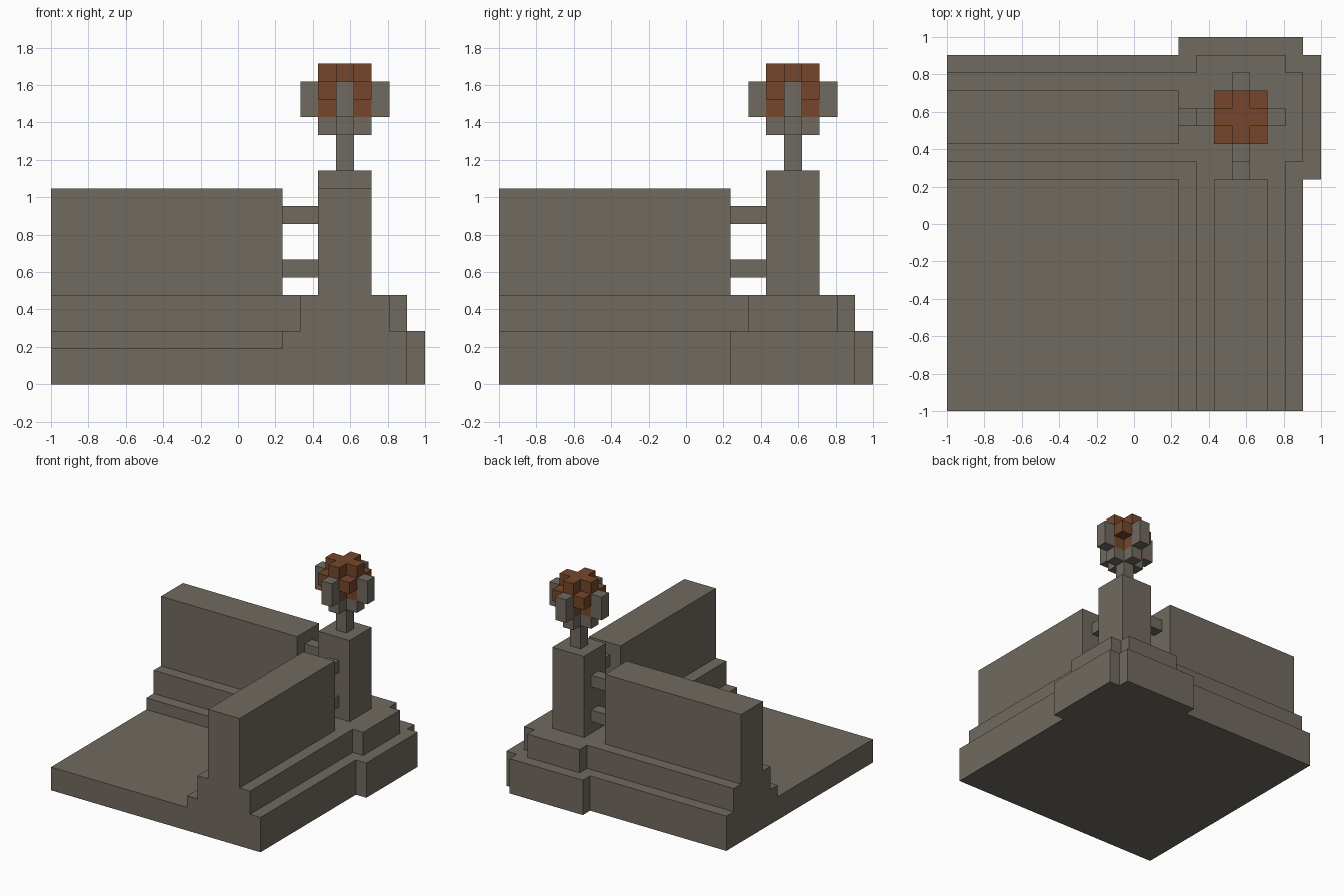
import bpy
import bmesh

if "Cube" in bpy.data.objects:
    bpy.data.objects.remove(bpy.data.objects["Cube"], do_unlink=True)

UNIT = 2 / 21      # one block
MID = 16.5         # post axis, in blocks, on both x and y


def material(name, rgb):
    mat = bpy.data.materials.new(name)
    mat.use_nodes = True
    mat.diffuse_color = (*rgb, 1)
    mat.node_tree.nodes["Principled BSDF"].inputs["Base Color"].default_value = (*rgb, 1)
    return mat


STONE = material("grey_stone", (0.165, 0.145, 0.115))
RUST = material("rust_brown", (0.18, 0.062, 0.025))


def prism(name, outline, z0, z1, mat):
    """Extrude a flat outline, given in blocks, from z0 to z1."""
    bm = bmesh.new()
    face = bm.faces.new([bm.verts.new((x * UNIT - 1, y * UNIT - 1, z0 * UNIT))
                         for x, y in outline])
    top = bmesh.ops.extrude_face_region(bm, geom=[face])["geom"]
    bmesh.ops.translate(bm, vec=(0, 0, (z1 - z0) * UNIT),
                        verts=[v for v in top if isinstance(v, bmesh.types.BMVert)])
    bmesh.ops.recalc_face_normals(bm, faces=bm.faces)
    mesh = bpy.data.meshes.new(name)
    bm.to_mesh(mesh)
    bm.free()
    mesh.materials.append(mat)
    obj = bpy.data.objects.new(name, mesh)
    bpy.context.collection.objects.link(obj)
    return obj


def rect(x0, x1, y0, y1):
    return [(x0, y0), (x1, y0), (x1, y1), (x0, y1)]


def corner_course(a, b):
    """L-shaped course between a and b whose corner steps out by one block."""
    half = [(a, a), (a, 0), (b, 0), (b, a), (b + 1, a), (b + 1, b), (b, b)]
    return half + [(y, x) for x, y in half[-2:0:-1]]


def cross(reach):
    """Plus-shaped outline around the post axis with arms one block wide."""
    r, h = reach, 0.5
    arm = [(r, -h), (r, h), (h, h)]
    points = []
    for _ in range(4):
        points += arm
        arm = [(-y, x) for x, y in arm]
    return [(MID + x, MID + y) for x, y in points]


# Floor and stepped footing
prism("floor", rect(0, 13, 0, 13), 0, 2, STONE)
prism("lower_footing", corner_course(13, 20), 0, 3, STONE)
prism("upper_footing", corner_course(14, 19), 3, 5, STONE)

# Two walls tied to the post by rails
for side, swap in (("back", False), ("left", True)):
    def place(outline):
        return [(y, x) for x, y in outline] if swap else outline
    prism(side + "_wall", place(rect(0, 13, 15, 18)), 5, 11, STONE)
    for level, z in (("lower", 6), ("upper", 9)):
        prism(f"{side}_{level}_rail", place(rect(13, 15, 16, 17)), z, z + 1, STONE)

# Corner post and torch stem
prism("corner_post", rect(15, 18, 15, 18), 5, 12, STONE)
prism("torch_stem", rect(16, 17, 16, 17), 12, 14, STONE)

# Torch head: holder, glowing core, corner embers and outer prongs
prism("torch_holder", cross(1.5), 14, 15, STONE)
prism("torch_core", cross(1.5), 15, 18, RUST)
for x in (15, 17):
    for y in (15, 17):
        prism("corner_ember", rect(x, x + 1, y, y + 1), 16, 17, RUST)
for dx, dy in ((2, 0), (-2, 0), (0, 2), (0, -2)):
    prism("torch_prong", rect(16 + dx, 17 + dx, 16 + dy, 17 + dy), 15, 17, STONE)
